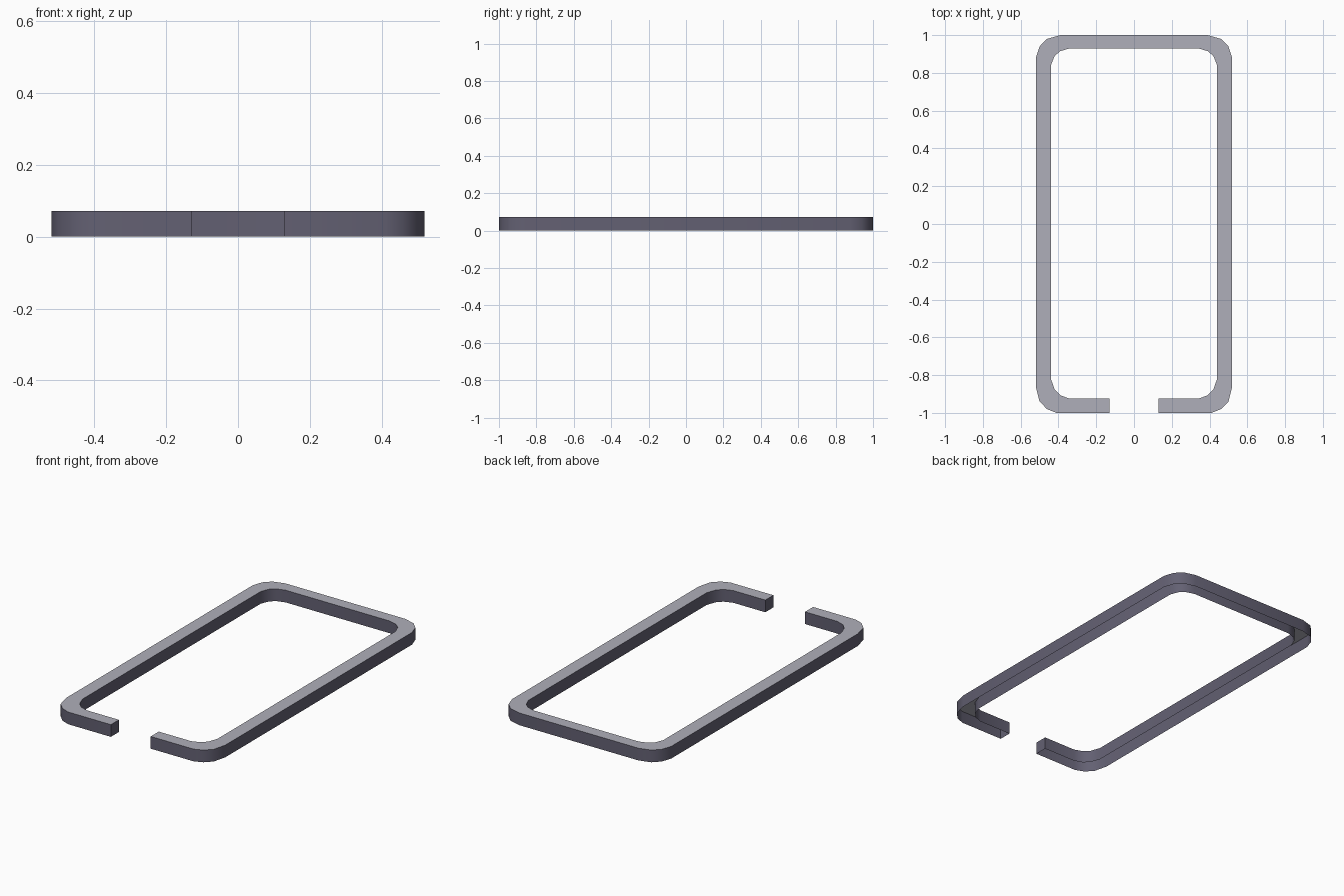
import bpy, bmesh
from mathutils import Vector

if "Cube" in bpy.data.objects:
    bpy.data.objects.remove(bpy.data.objects["Cube"])

HEIGHT = 0.072


def material(name, rgb):
    m = bpy.data.materials.new(name)
    m.diffuse_color = (*rgb, 1.0)
    m.use_nodes = True
    m.node_tree.nodes["Principled BSDF"].inputs["Base Color"].default_value = m.diffuse_color
    return m


top_mat = material("light_grey_top", (0.43, 0.43, 0.49))
side_mat = material("slate_side", (0.125, 0.118, 0.17))

# Right half of the outline, from the gap at the front round to the back
outer = [(0.13, -1), (0.41, -1), (0.46, -0.98), (0.50, -0.94), (0.52, -0.86),
         (0.52, 0.88), (0.50, 0.94), (0.46, 0.98), (0.39, 1)]
inner = [(0.13, -0.925), (0.34, -0.925), (0.39, -0.907), (0.42, -0.876), (0.44, -0.82),
         (0.44, 0.84), (0.42, 0.89), (0.39, 0.915), (0.34, 0.93)]


def mirrored(half):
    return half + [(-x, y) for x, y in reversed(half)]


bm = bmesh.new()


def wall_verts(points):
    return [(bm.verts.new((x, y, 0)), bm.verts.new((x, y, HEIGHT))) for x, y in points]


def face(verts, mat):
    f = bm.faces.new(verts)
    f.material_index = mat
    f.smooth = mat == 1
    return f


out, inn = wall_verts(mirrored(outer)), wall_verts(mirrored(inner))

# Top band and both walls; the underside is an open channel
for i in range(len(out) - 1):
    a, b, c, d = out[i], out[i + 1], inn[i + 1], inn[i]
    face((a[1], b[1], c[1], d[1]), 0)
    face((a[0], b[0], b[1], a[1]), 1)
    face((c[0], d[0], d[1], c[1]), 1)

# End caps at the gap
face((inn[0][0], out[0][0], out[0][1], inn[0][1]), 1)
face((out[-1][0], inn[-1][0], inn[-1][1], out[-1][1]), 1)

mesh = bpy.data.meshes.new("open_frame")
bm.to_mesh(mesh)
bm.free()
mesh.materials.append(top_mat)
mesh.materials.append(side_mat)
frame = bpy.data.objects.new("open_frame", mesh)
bpy.context.collection.objects.link(frame)

# Smooth corner walls, crisp top edges
bpy.context.view_layer.objects.active = frame
frame.select_set(True)
bpy.ops.object.shade_smooth_by_angle(angle=0.8)
